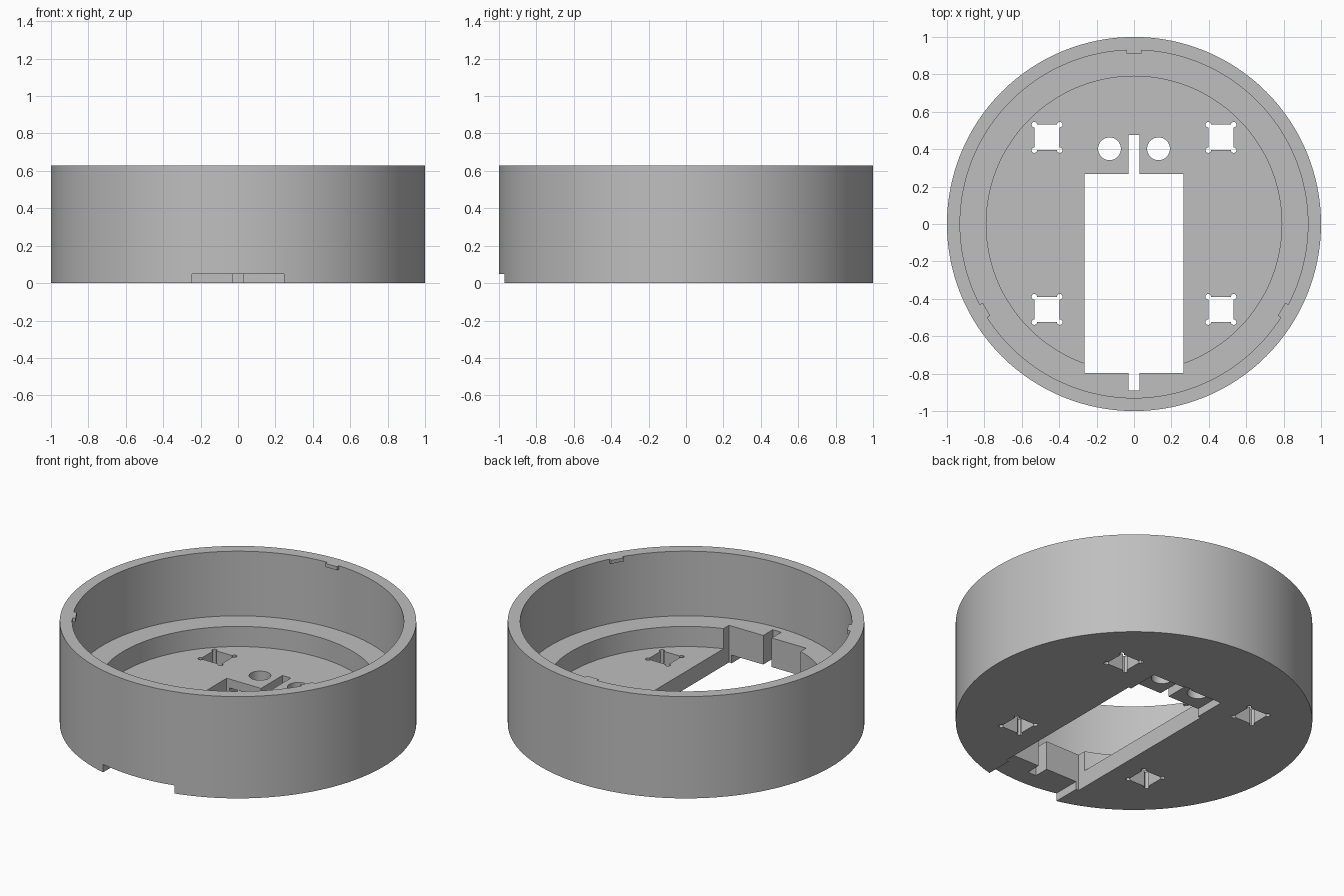
import bpy, bmesh, math
from mathutils import Matrix

cube = bpy.data.objects.get("Cube")
if cube:
    bpy.data.objects.remove(cube, do_unlink=True)

HEIGHT, LEDGE, FLOOR, RECESS = 0.63, 0.23, 0.105, 0.05
SIDES = 128

grey = bpy.data.materials.new("plain_grey")
grey.use_nodes = True
grey.diffuse_color = (0.52, 0.52, 0.52, 1)
grey.node_tree.nodes["Principled BSDF"].inputs["Base Color"].default_value = grey.diffuse_color


def add_object(name, bm):
    bmesh.ops.recalc_face_normals(bm, faces=bm.faces)
    mesh = bpy.data.meshes.new(name)
    bm.to_mesh(mesh)
    bm.free()
    mesh.materials.append(grey)
    obj = bpy.data.objects.new(name, mesh)
    bpy.context.collection.objects.link(obj)
    return obj


def box(name, x0, x1, y0, y1, z0, z1):
    bm = bmesh.new()
    bmesh.ops.create_cube(bm, size=1)
    for v in bm.verts:
        v.co.x = x1 if v.co.x > 0 else x0
        v.co.y = y1 if v.co.y > 0 else y0
        v.co.z = z1 if v.co.z > 0 else z0
    return add_object(name, bm)


def cylinder(name, x, y, radius, sides):
    bm = bmesh.new()
    bmesh.ops.create_cone(bm, cap_ends=True, segments=sides, radius1=radius, radius2=radius,
                          depth=1, matrix=Matrix.Translation((x, y, 0)))
    return add_object(name, bm)


def lathe(name, profile):
    """Revolve a profile of (radius, z) whose ends lie on the axis."""
    bm = bmesh.new()
    rings = []
    for r, z in profile:
        if r == 0:
            rings.append([bm.verts.new((0, 0, z))] * SIDES)
        else:
            rings.append([bm.verts.new((r * math.cos(a), r * math.sin(a), z))
                          for a in (math.tau * i / SIDES for i in range(SIDES))])
    for low, high in zip(rings, rings[1:]):
        if low[0] is low[1]:
            bm.faces.new(high)
        elif high[0] is high[1]:
            bm.faces.new(low)
        else:
            for i in range(SIDES):
                j = (i + 1) % SIDES
                bm.faces.new((low[i], low[j], high[j], high[i]))
    bmesh.ops.delete(bm, geom=[v for v in bm.verts if not v.link_faces], context='VERTS')
    return add_object(name, bm)


def cut(target, cutter):
    mod = target.modifiers.new("cut", 'BOOLEAN')
    mod.operation, mod.solver, mod.object = 'DIFFERENCE', 'EXACT', cutter
    bpy.context.view_layer.objects.active = target
    bpy.ops.object.modifier_apply(modifier=mod.name)
    bpy.data.objects.remove(cutter, do_unlink=True)


# Round cup with stepped ledge and flat floor
body = lathe("round_housing", [(0, 0), (1, 0), (1, HEIGHT), (0.93, HEIGHT), (0.93, LEDGE),
                               (0.79, LEDGE), (0.79, FLOOR), (0, FLOOR)])

# Shallow channel under the floor, open at the front rim
cut(body, box("channel_cutter", -0.245, 0.245, -1.2, 0.466, -0.1, RECESS))

# Main rectangular opening and the cable slots at its ends
cut(body, box("opening_cutter", -0.264, 0.264, -0.797, 0.267, -0.2, 0.5))
cut(body, box("slot_cutter", -0.029, 0.029, -0.89, 0.476, -0.3, 0.45))

# Pair of round holes behind the opening
for side in (-1, 1):
    cut(body, cylinder("round_hole_cutter", side * 0.131, 0.402, 0.061, 32))

# Four square holes with small corner reliefs
HALF = 0.068
for x in (-0.465, 0.465):
    for y in (-0.457, 0.463):
        cut(body, box("square_cutter", x - HALF, x + HALF, y - HALF, y + HALF, -0.2, 0.4))
        for dx in (-HALF, HALF):
            for dy in (-HALF, HALF):
                cut(body, cylinder("relief_cutter", x + dx, y + dy, 0.015, 12))

# Three small locking tabs inside the rim
for i, name in enumerate(("back", "right", "left")):
    tab = box(name + "_locking_tab", -0.04, 0.04, 0.911, 0.9305, HEIGHT - 0.022, HEIGHT)
    tab.data.transform(Matrix.Rotation(math.tau * i / 3, 4, 'Z'))

# Smooth curved walls, crisp edges
bpy.ops.object.select_all(action='DESELECT')
body.select_set(True)
bpy.context.view_layer.objects.active = body
bpy.ops.object.shade_smooth_by_angle(angle=math.radians(30))
